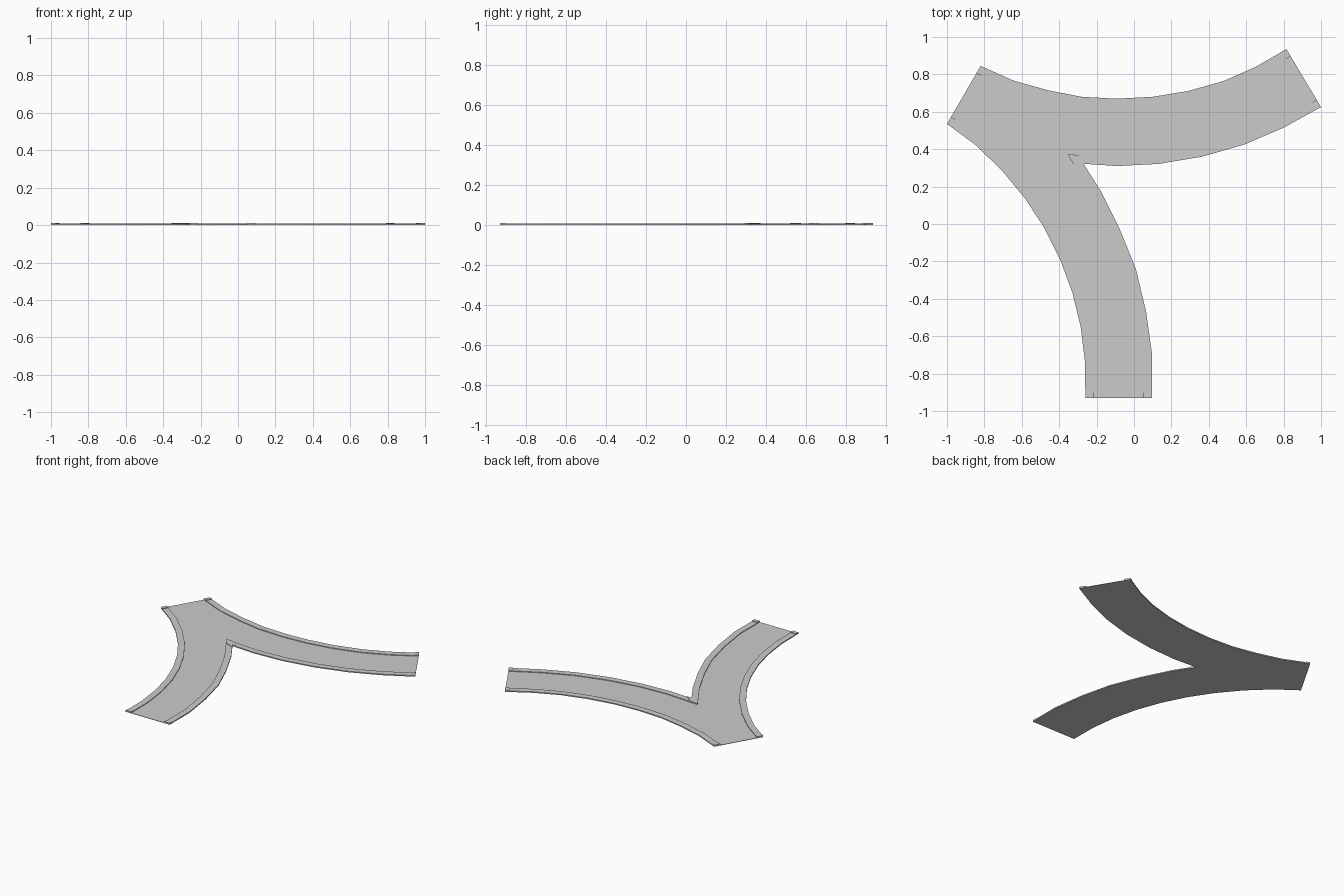
import bpy, bmesh
from mathutils import Vector as V

if "Cube" in bpy.data.objects:
    bpy.data.objects.remove(bpy.data.objects["Cube"])

CURB_W = 0.045
Z_ROAD, Z_CURB, Z_CAP = 0.003, 0.008, 0.012


def prism(name, polygons, z0, z1):
    """Extrude flat polygons from z0 to z1 as one object."""
    bm = bmesh.new()
    for poly in polygons:
        face = bm.faces.new([bm.verts.new((p[0], p[1], z0)) for p in poly])
        top = bmesh.ops.extrude_face_region(bm, geom=[face], use_keep_orig=True)["geom"]
        for v in top:
            if isinstance(v, bmesh.types.BMVert):
                v.co.z = z1
    bmesh.ops.recalc_face_normals(bm, faces=bm.faces)
    mesh = bpy.data.meshes.new(name)
    bm.to_mesh(mesh)
    bm.free()
    obj = bpy.data.objects.new(name, mesh)
    bpy.context.collection.objects.link(obj)
    return obj


def right_normal(a, b):
    d = (b - a).normalized()
    return V((d.y, -d.x))


def inset(pts, start_to, end_to):
    """Mitred offset to the right; ends slide along the road's end lines."""
    out = [pts[0] + (start_to - pts[0]).normalized() * CURB_W]
    for a, b, c in zip(pts, pts[1:], pts[2:]):
        n1, n2 = right_normal(a, b), right_normal(b, c)
        out.append(b + (n1 + n2) * (CURB_W / (1 + n1.dot(n2))))
    out.append(pts[-1] + (end_to - pts[-1]).normalized() * CURB_W)
    return out


def along(a, b, dist):
    return a + (b - a).normalized() * dist


def vecs(pts):
    return [V(p) for p in pts]


# Kerb outlines, each with the road on its right
upper = vecs([(-.82, .845), (-.64, .765), (-.46, .715), (-.28, .68), (-.09, .67),
              (.10, .68), (.29, .711), (.48, .765), (.65, .84), (.815, .935)])
fork = vecs([(1, .625), (.80, .515), (.59, .425), (.365, .36), (.13, .321), (-.09, .31),
             (-.27, .322), (-.18, .18), (-.075, -.03), (.01, -.24), (.065, -.47),
             (.097, -.70), (.097, -.93)])
left = vecs([(-.26, -.93), (-.262, -.74), (-.285, -.55), (-.33, -.365), (-.395, -.19),
             (-.48, -.02), (-.585, .14), (-.71, .29), (-.85, .425), (-1, .535)])

upper_in = inset(upper, left[-1], fork[0])
fork_in = inset(fork, upper[-1], left[0])
left_in = inset(left, fork[-1], upper[0])

# Road surface between the kerbs
prism("road_surface", [upper_in + fork_in + left_in], 0, Z_ROAD)

# Raised kerbs and the small caps on their ends
for name, outer, inner in (("upper_kerb", upper, upper_in),
                           ("fork_kerb", fork, fork_in),
                           ("left_kerb", left, left_in)):
    prism(name, [outer + inner[::-1]], 0, Z_CURB)
    caps = []
    for i, j in ((0, 1), (-1, -2)):
        caps.append([outer[i], along(outer[i], outer[j], .028),
                     along(inner[i], inner[j], .028), inner[i]])
    prism(name + "_end_caps", caps, Z_CURB, Z_CAP)

# Cap over the tip of the fork
k = 6
prism("fork_tip_cap", [[along(fork[k], fork[k - 1], .04), fork[k], along(fork[k], fork[k + 1], .04),
                        along(fork_in[k], fork_in[k + 1], .06), fork_in[k],
                        along(fork_in[k], fork_in[k - 1], .06)]], Z_CURB, Z_CAP)
